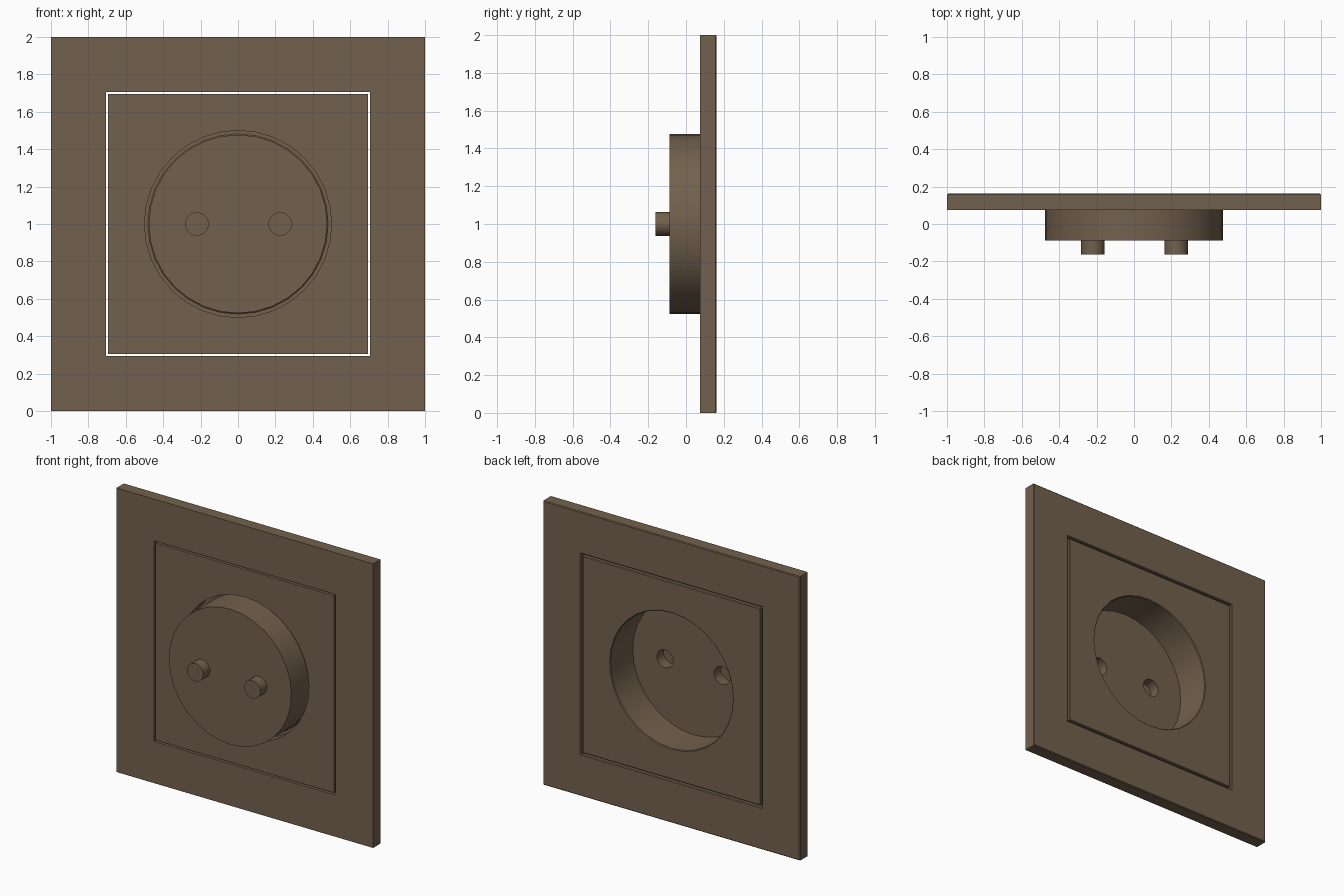
import bpy, bmesh, math

if "Cube" in bpy.data.objects:
    bpy.data.objects.remove(bpy.data.objects["Cube"])

N = 32
mat = bpy.data.materials.new("brown_plastic")
mat.diffuse_color = (0.17, 0.12, 0.075, 1)
mat.use_nodes = True
mat.node_tree.nodes["Principled BSDF"].inputs["Base Color"].default_value = mat.diffuse_color


def ring(bm, shape, r, y, cx=0.0, n=N):
    """Loop of vertices facing -y: 'circle' or 'square' of half-size r."""
    verts = []
    for i in range(n):
        a = 2 * math.pi * i / n
        c, s = math.cos(a), math.sin(a)
        k = r / max(abs(c), abs(s)) if shape == "square" else r
        verts.append(bm.verts.new((cx + k * c, y, 1 + k * s)))
    return verts


def bridge(bm, a, b):
    for i in range(len(a)):
        j = (i + 1) % len(a)
        bm.faces.new((a[i], a[j], b[j], b[i]))


def loft(bm, profile, cx=0.0, n=N, closed=False):
    rings = [ring(bm, s, r, y, cx, n) for s, r, y in profile]
    for a, b in zip(rings, rings[1:]):
        bridge(bm, a, b)
    if closed:
        bridge(bm, rings[-1], rings[0])
    return rings


def finish(bm, name):
    bmesh.ops.recalc_face_normals(bm, faces=bm.faces)
    me = bpy.data.meshes.new(name)
    bm.to_mesh(me)
    bm.free()
    me.materials.append(mat)
    ob = bpy.data.objects.new(name, me)
    bpy.context.collection.objects.link(ob)
    bpy.ops.object.select_all(action="DESELECT")
    ob.select_set(True)
    bpy.context.view_layer.objects.active = ob
    bpy.ops.object.shade_smooth_by_angle(angle=math.radians(30))
    return ob


FRONT, BACK, FLOOR, TIP = 0.075, 0.162, -0.088, -0.162
B = 0.005  # small edge bevel

# Outer square frame, softened on its back edges
bm = bmesh.new()
loft(bm, [("square", 1.0, FRONT), ("square", 1.0, BACK - B),
          ("square", 1.0 - B, BACK), ("square", 0.706 + B, BACK),
          ("square", 0.706, BACK - B), ("square", 0.706, FRONT)],
     n=8, closed=True)
finish(bm, "outer_frame")

# Insert plate with the round cup wall
bm = bmesh.new()
rings = loft(bm, [("circle", 0.5, BACK - 0.01), ("circle", 0.5, FRONT),
                  ("square", 0.694, FRONT), ("square", 0.694, BACK - B),
                  ("square", 0.694 - B, BACK), ("circle", 0.482, BACK),
                  ("circle", 0.477, BACK - B), ("circle", 0.477, FLOOR)])
rim = rings[-1]

# Hollow contact sockets behind the cup floor
loops = [rim]
for x in (-0.22, 0.225):
    base, tip = loft(bm, [("circle", 0.063, FLOOR), ("circle", 0.063, TIP)],
                     cx=x, n=24)
    bm.faces.new(tip)
    loops.append(base)

# Cup floor, filled around the two openings
edges = [bm.edges.get((l[i], l[i - 1])) for l in loops for i in range(len(l))]
bmesh.ops.triangle_fill(bm, use_beauty=True, edges=edges, normal=(0, -1, 0))
finish(bm, "socket_insert")
